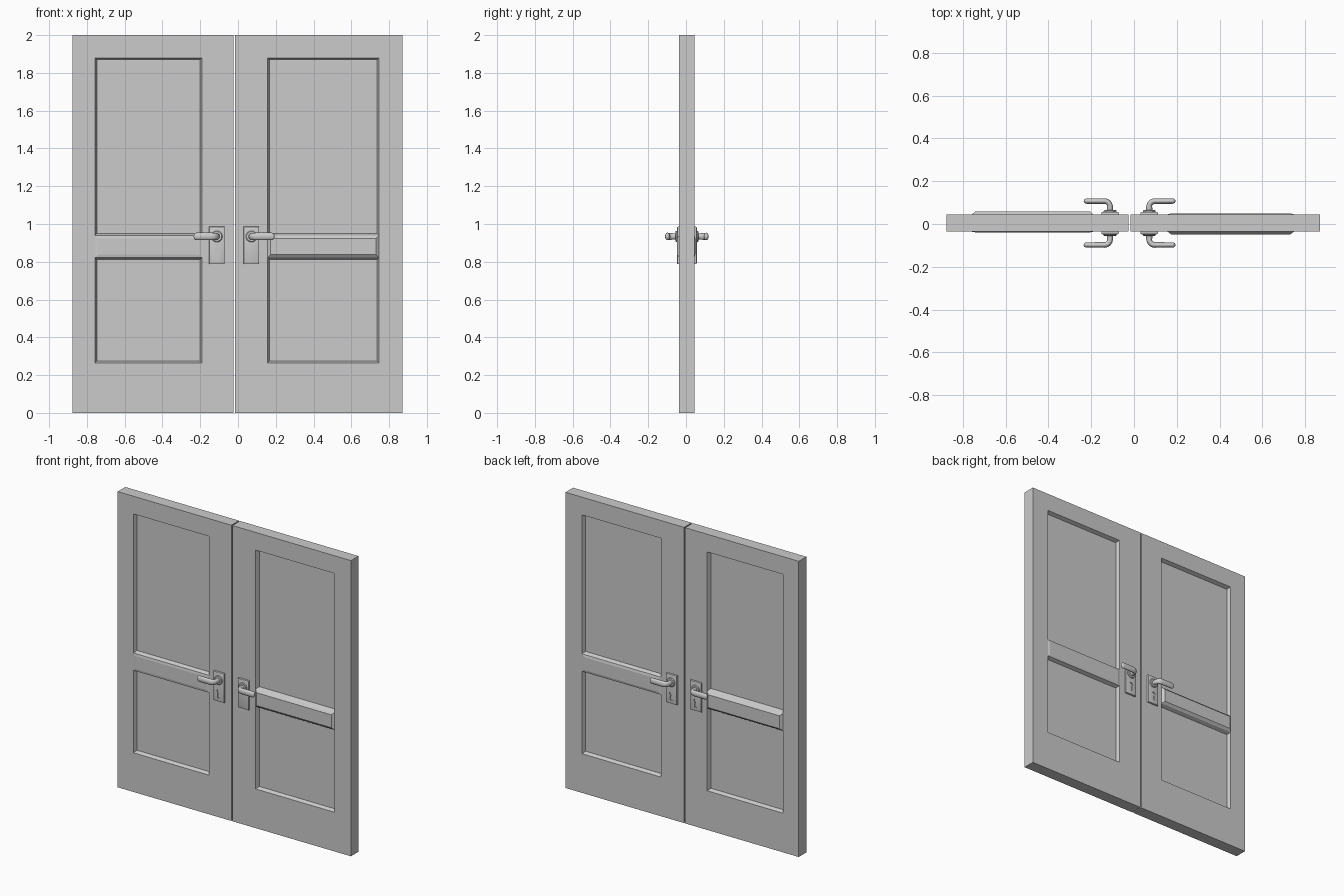
import bpy, bmesh, math
from mathutils import Vector

if "Cube" in bpy.data.objects:
    bpy.data.objects.remove(bpy.data.objects["Cube"])

Y0, Y1 = -0.036, 0.045          # front and back faces of the door leaves


def finish(bm, name, smooth=False):
    bmesh.ops.recalc_face_normals(bm, faces=bm.faces)
    me = bpy.data.meshes.new(name)
    bm.to_mesh(me)
    bm.free()
    ob = bpy.data.objects.new(name, me)
    bpy.context.collection.objects.link(ob)
    if smooth:
        bpy.ops.object.select_all(action='DESELECT')
        ob.select_set(True)
        bpy.context.view_layer.objects.active = ob
        bpy.ops.object.shade_smooth_by_angle(angle=math.radians(35))
    return ob


def box(bm, lo, hi):
    lo, hi = Vector(lo), Vector(hi)
    vs = bmesh.ops.create_cube(bm, size=1)["verts"]
    for v in vs:
        v.co = (lo + hi) / 2 + v.co * (hi - lo)
    return vs


# Door leaf: slab cut into a grid, panels sunk and middle rail raised per side
def door(name, x0, x1, pa, pb, raise_front, raise_back):
    bm = bmesh.new()
    box(bm, (x0, Y0, 0), (x1, Y1, 2))
    cuts = [((x, 0, 0), (1, 0, 0)) for x in (pa, pb)]
    cuts += [((0, 0, z), (0, 0, 1)) for z in (0.265, 0.822, 0.94, 1.88)]
    for co, no in cuts:
        bmesh.ops.bisect_plane(bm, geom=bm.verts[:] + bm.edges[:] + bm.faces[:],
                               plane_co=co, plane_no=no)
    bmesh.ops.recalc_face_normals(bm, faces=bm.faces)
    panels, rails = [], {-1: [], 1: []}
    for f in bm.faces:
        c = f.calc_center_median()
        if abs(f.normal.y) < 0.9 or not pa < c.x < pb:
            continue
        if 0.265 < c.z < 0.822 or 0.94 < c.z < 1.88:
            panels.append(f)
        elif 0.822 < c.z < 0.94:
            rails[1 if f.normal.y > 0 else -1].append(f)
    bmesh.ops.inset_individual(bm, faces=panels, thickness=0.014, depth=-0.025)
    for side, h in ((-1, raise_front), (1, raise_back)):
        bmesh.ops.inset_individual(bm, faces=rails[side], thickness=0.022, depth=h)
    return finish(bm, name)


door("left_door", -0.875, -0.025, -0.757, -0.19, 0.003, 0.014)
door("right_door", -0.017, 0.87, 0.157, 0.747, 0.012, 0.004)


# Keyhole outline: round head with a flared stem, as a cutter prism
def keyhole_cutter(cx, y):
    pts = [(0.013 * math.sin(a), 0.858 + 0.013 * math.cos(a))
           for a in [math.radians(-150 + 300 * i / 14) for i in range(15)]]
    pts += [(0.009, 0.812), (-0.009, 0.812)]
    bm = bmesh.new()
    f = bm.faces.new([bm.verts.new((cx + x, y - 0.006, z)) for x, z in pts])
    ext = bmesh.ops.extrude_face_region(bm, geom=[f])["geom"]
    bmesh.ops.translate(bm, vec=(0, 0.012, 0),
                        verts=[g for g in ext if isinstance(g, bmesh.types.BMVert)])
    ob = finish(bm, "keyhole_cutter")
    ob.hide_render = True
    ob.hide_viewport = True
    return ob


# Lock plate with softened edges and a keyhole
def plate(name, cx, side, hole):
    y = Y0 if side < 0 else Y1
    ya, yb = sorted((y - side * 0.004, y + side * 0.012))
    bm = bmesh.new()
    box(bm, (cx - 0.041, ya, 0.787), (cx + 0.041, yb, 0.986))
    outer = [e for e in bm.edges if all((v.co.y - y) * side > 0 for v in e.verts)]
    bmesh.ops.bevel(bm, geom=outer, offset=0.006, segments=2, profile=0.5, affect='EDGES')
    ob = finish(bm, name, True)
    if hole:
        m = ob.modifiers.new("keyhole", 'BOOLEAN')
        m.operation = 'DIFFERENCE'
        m.object = keyhole_cutter(cx, y + side * 0.012)


# Lever: collar and swept oval bar, bending from the post out along the door
def lever(name, cx, side, direction):
    y, z, n = (Y0 if side < 0 else Y1), 0.934, 24
    path = [(0, 0.0, 0, 0.030, 0.030), (0, 0.016, 0, 0.030, 0.030),
            (0, 0.020, 0, 0.026, 0.026), (0, 0.0205, 0, 0.015, 0.016),
            (0, 0.035, 0, 0.014, 0.017)]
    for i in range(1, 8):                               # elbow
        t = i / 7 * math.pi / 2
        path.append((0.026 * (1 - math.cos(t)), 0.036 + 0.026 * math.sin(t), t,
                     0.013, 0.017 + 0.003 * i / 7))
    path.append((0.108, 0.062, math.pi / 2, 0.0125, 0.020))
    for i in range(1, 6):                               # rounded tip
        t = i / 5.3 * math.pi / 2
        path.append((0.108 + 0.015 * math.sin(t), 0.062, math.pi / 2,
                     0.0125 * math.cos(t), 0.020 * math.cos(t)))
    bm = bmesh.new()
    rings = []
    for u, v, t, w, h in path:
        ring = []
        for k in range(n):
            a = 2 * math.pi * k / n
            du = w * math.cos(a)
            ring.append(bm.verts.new((cx + direction * (u + du * math.cos(t)),
                                      y + side * (v - du * math.sin(t)),
                                      z + h * math.sin(a))))
        rings.append(ring)
    for r, s in zip(rings, rings[1:]):
        for k in range(n):
            bm.faces.new((r[k], r[(k + 1) % n], s[(k + 1) % n], s[k]))
    bm.faces.new(rings[0])
    bm.faces.new(rings[-1])
    finish(bm, name, True)


for leaf, cx, d in (("left", -0.112, -1), ("right", 0.071, 1)):
    for face, side in (("front", -1), ("back", 1)):
        plate(f"{leaf}_{face}_lock_plate", cx, side, (leaf, face) != ("right", "front"))
        lever(f"{leaf}_{face}_lever", cx, side, d)
